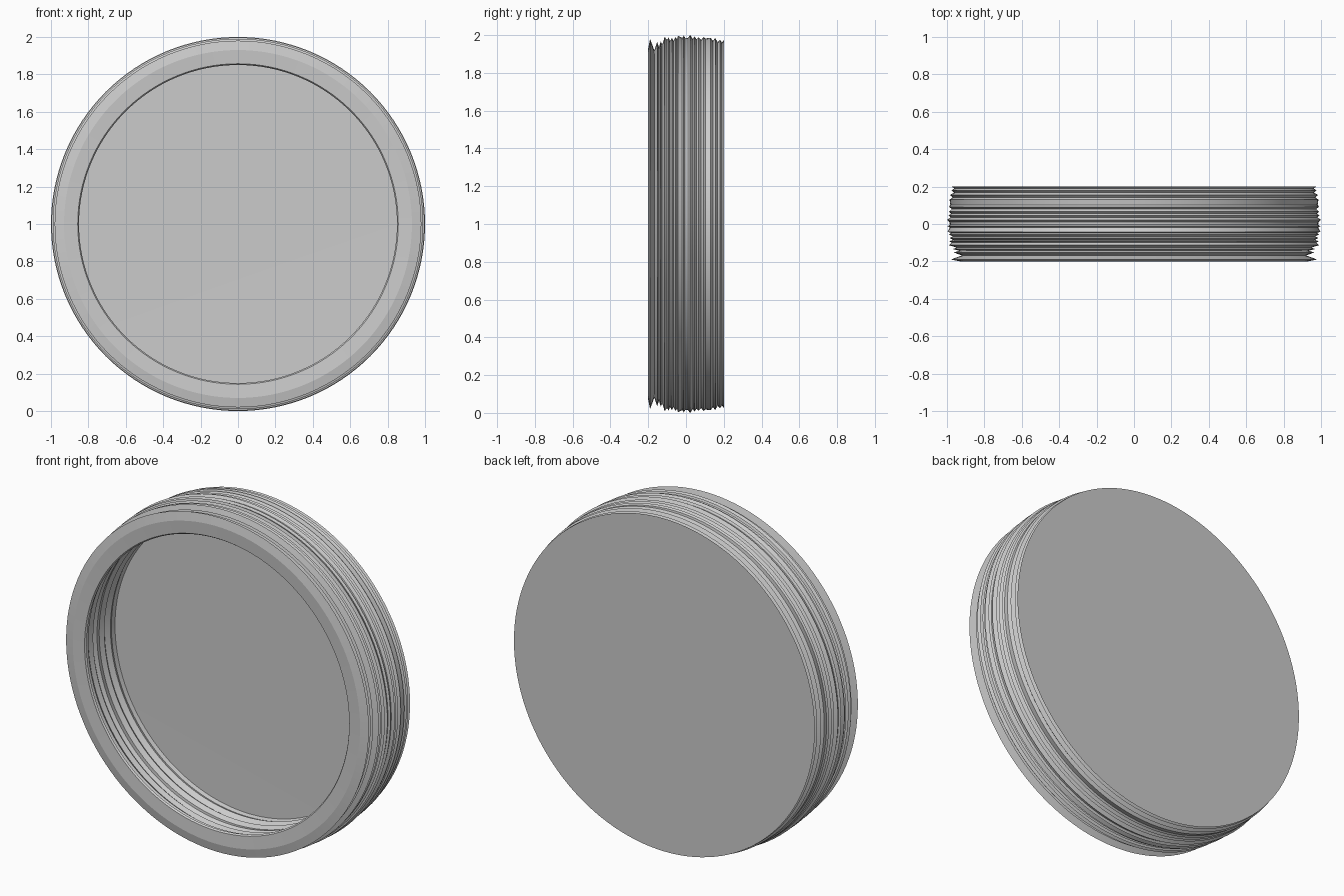
import bpy, bmesh, math

SEGMENTS = 128

# Outer edge: (depth y, radius), a stack of irregular sharp ridges
outer = [(-0.2, 0.93), (-0.19, 0.98), (-0.168, 0.92), (-0.152, 0.965),
         (-0.143, 0.935), (-0.134, 0.968), (-0.126, 0.95), (-0.113, 0.99),
         (-0.10, 0.975), (-0.092, 0.988), (-0.085, 0.968), (-0.075, 0.985),
         (-0.066, 0.97), (-0.056, 0.99), (-0.048, 0.978), (-0.042, 0.997),
         (-0.02, 0.985), (-0.012, 0.997), (-0.004, 0.985), (0.01, 0.986),
         (0.022, 1.0), (0.036, 0.98), (0.046, 0.992), (0.056, 0.978),
         (0.066, 0.99), (0.08, 0.974), (0.092, 0.99), (0.102, 0.982),
         (0.13, 0.986), (0.142, 0.97), (0.155, 0.984), (0.168, 0.962),
         (0.18, 0.976), (0.19, 0.96), (0.2, 0.974)]

# Inside wall of the recess, from the floor out to the lip
inner = [(0.105, 0.87), (0.08, 0.876), (0.06, 0.868), (0.03, 0.885),
         (0.01, 0.872), (-0.02, 0.885), (-0.05, 0.878), (-0.07, 0.89),
         (-0.09, 0.875), (-0.12, 0.885), (-0.15, 0.864), (-0.17, 0.868),
         (-0.185, 0.85), (-0.195, 0.857)]

# Full half-section, floor centre to back centre
profile = [(0.11, 0.0)] + inner + outer + [(0.2, 0.0)]


def lathe(name, points):
    """Revolve a (y, radius) profile about the horizontal y axis at z = 1."""
    bm = bmesh.new()
    rings = []
    for y, r in points:
        if r == 0:
            rings.append([bm.verts.new((0, y, 1))] * SEGMENTS)
        else:
            rings.append([bm.verts.new((r * math.cos(2 * math.pi * i / SEGMENTS), y,
                                        1 + r * math.sin(2 * math.pi * i / SEGMENTS)))
                          for i in range(SEGMENTS)])
    for a, b in zip(rings, rings[1:]):
        for i in range(SEGMENTS):
            j = (i + 1) % SEGMENTS
            bm.faces.new(list(dict.fromkeys((a[i], a[j], b[j], b[i]))))
    bmesh.ops.recalc_face_normals(bm, faces=bm.faces)
    mesh = bpy.data.meshes.new(name)
    bm.to_mesh(mesh)
    bm.free()
    obj = bpy.data.objects.new(name, mesh)
    bpy.context.collection.objects.link(obj)
    return obj


# Ridged round lid with a recessed front
lid = lathe("ridged_lid", profile)
bpy.context.view_layer.objects.active = lid
lid.select_set(True)
bpy.ops.object.shade_smooth_by_angle(angle=math.radians(10))
